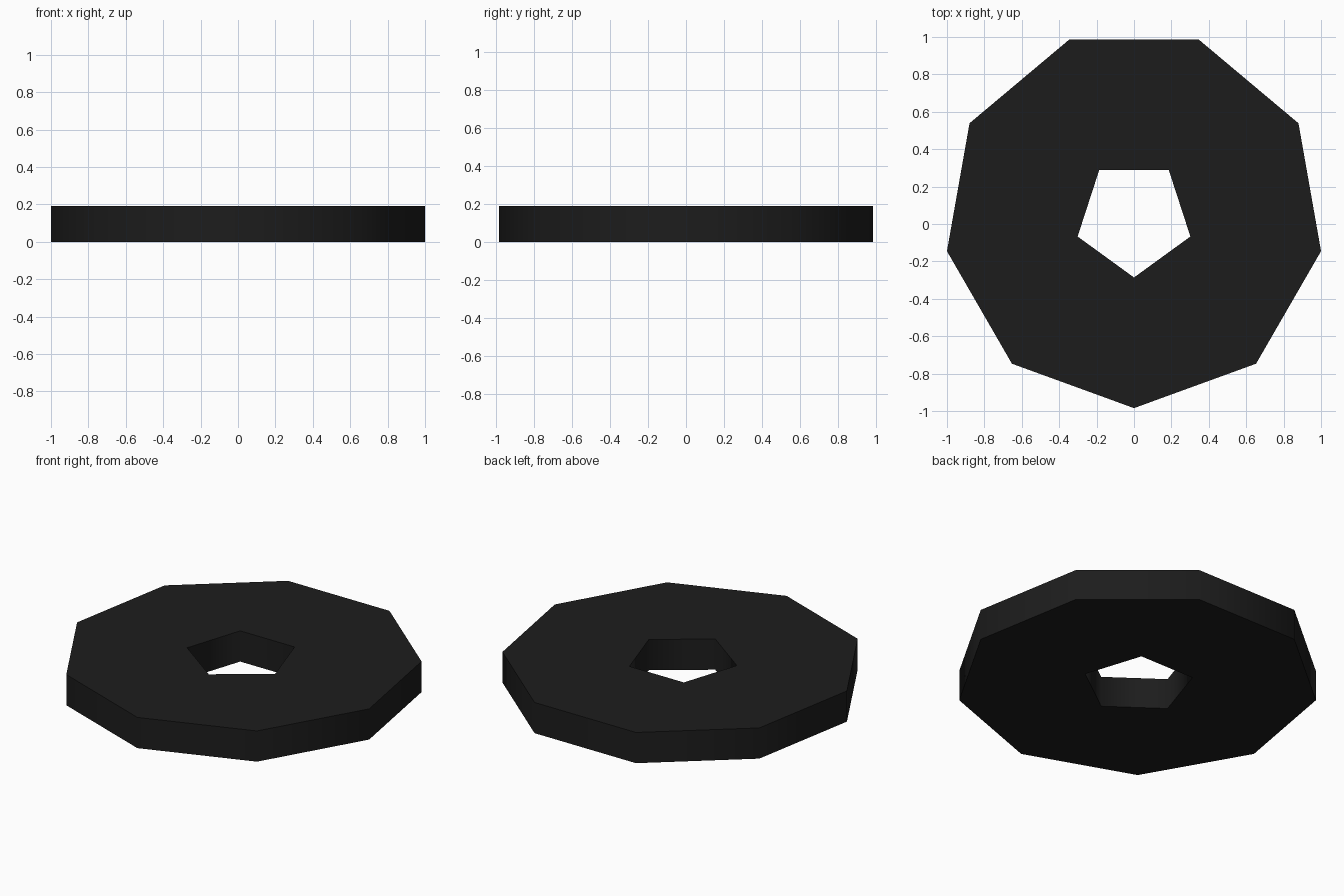
import bpy, bmesh
from math import pi, cos, sin, radians

if "Cube" in bpy.data.objects:
    bpy.data.objects.remove(bpy.data.objects["Cube"])

HEIGHT = 0.19
CENTRE_Y = 0.031


def polygon_points(sides, radius):
    # regular polygon with one corner pointing to the front (-y)
    return [(radius * cos(-pi / 2 + 2 * pi * i / sides),
             CENTRE_Y + radius * sin(-pi / 2 + 2 * pi * i / sides))
            for i in range(sides)]


def outline(bm, points):
    verts = [bm.verts.new((x, y, 0)) for x, y in points]
    return [bm.edges.new((verts[i - 1], verts[i])) for i in range(len(verts))]


# nine-sided plate with a five-sided through hole
bm = bmesh.new()
edges = outline(bm, polygon_points(9, 1.0154)) + outline(bm, polygon_points(5, 0.317))
bmesh.ops.triangle_fill(bm, edges=edges, use_beauty=True, normal=(0, 0, 1))
ext = bmesh.ops.extrude_face_region(bm, geom=bm.faces[:], use_keep_orig=True)
top = [g for g in ext["geom"] if isinstance(g, bmesh.types.BMVert)]
bmesh.ops.translate(bm, verts=top, vec=(0, 0, HEIGHT))
bmesh.ops.recalc_face_normals(bm, faces=bm.faces[:])
mesh = bpy.data.meshes.new("ring_plate")
bm.to_mesh(mesh)
bm.free()
plate = bpy.data.objects.new("ring_plate", mesh)
bpy.context.collection.objects.link(plate)

# soft shading round the walls, sharp rims
bpy.context.view_layer.objects.active = plate
plate.select_set(True)
bpy.ops.object.shade_smooth_by_angle(angle=radians(80))

# near-black finish
mat = bpy.data.materials.new("black")
mat.diffuse_color = (0.012, 0.012, 0.012, 1)
mat.use_nodes = True
mat.node_tree.nodes["Principled BSDF"].inputs["Base Color"].default_value = mat.diffuse_color
mesh.materials.append(mat)
